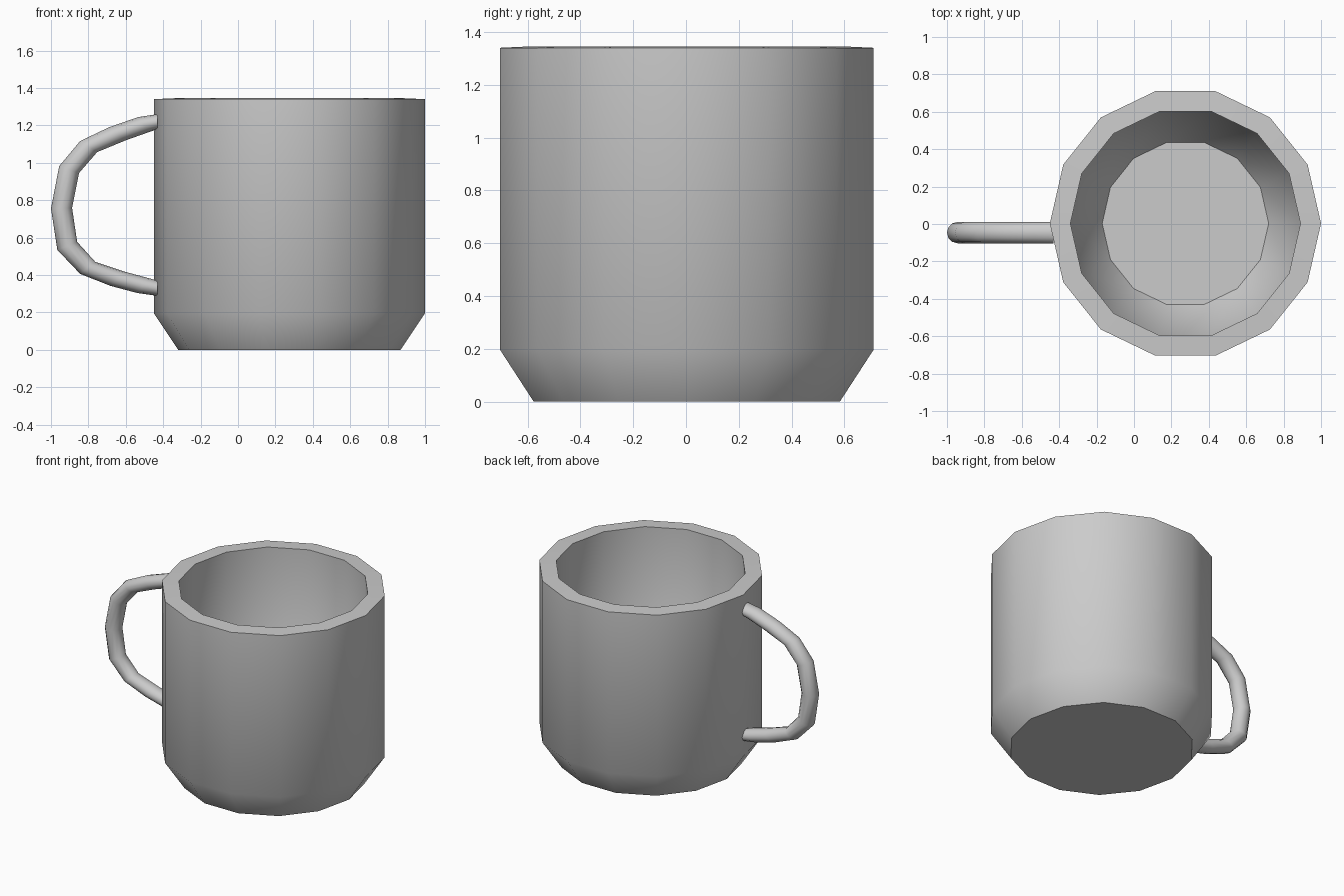
import bpy, math
from mathutils import Vector

if "Cube" in bpy.data.objects:
    bpy.data.objects.remove(bpy.data.objects["Cube"])

SIDES = 14
CENTRE = Vector((0.275, 0.003, 0.0))


def skin(name, rings, angle):
    """Join equal-length rings of points into a closed, capped surface."""
    n = len(rings[0])
    verts = [p for ring in rings for p in ring]
    faces = [(i * n + k, i * n + (k + 1) % n,
              (i + 1) * n + (k + 1) % n, (i + 1) * n + k)
             for i in range(len(rings) - 1) for k in range(n)]
    faces.append(tuple(reversed(range(n))))
    faces.append(tuple(range(len(verts) - n, len(verts))))
    mesh = bpy.data.meshes.new(name)
    mesh.from_pydata(verts, [], faces)
    obj = bpy.data.objects.new(name, mesh)
    bpy.context.collection.objects.link(obj)
    bpy.ops.object.select_all(action='DESELECT')
    obj.select_set(True)
    bpy.context.view_layer.objects.active = obj
    bpy.ops.object.mode_set(mode='EDIT')
    bpy.ops.mesh.select_all(action='SELECT')
    bpy.ops.mesh.normals_make_consistent(inside=False)
    bpy.ops.object.mode_set(mode='OBJECT')
    bpy.ops.object.shade_smooth_by_angle(angle=math.radians(angle))
    return obj


# Mug body: outer wall, rim, inner wall and floor as (radius, height)
profile = [(0.595, 0.0), (0.725, 0.195), (0.725, 1.34),
           (0.615, 1.345), (0.615, 0.38), (0.445, 0.13)]
turn = [math.tau * k / SIDES for k in range(SIDES)]
skin("mug_body", [[CENTRE + Vector((r * math.cos(a), r * math.sin(a), z))
                   for a in turn] for r, z in profile], 40)

# Handle: outer and inner edge of each cross-section as (x, z) pairs
sections = [((-0.43, 1.26), (-0.43, 1.18)), ((-0.534, 1.244), (-0.47, 1.166)),
            ((-0.689, 1.19), (-0.60, 1.12)), ((-0.844, 1.116), (-0.753, 1.057)),
            ((-0.956, 0.982), (-0.85, 0.945)), ((-1.0, 0.755), (-0.887, 0.758)),
            ((-0.966, 0.534), (-0.86, 0.577)), ((-0.844, 0.406), (-0.763, 0.47)),
            ((-0.683, 0.342), (-0.60, 0.416)), ((-0.54, 0.304), (-0.47, 0.381)),
            ((-0.43, 0.288), (-0.43, 0.368))]
rings = []
for outer, inner in sections:
    a, b = Vector((outer[0], -0.046, outer[1])), Vector((inner[0], -0.046, inner[1]))
    mid, half = (a + b) / 2, (a - b) / 2
    rings.append([mid + half * math.cos(math.tau * k / 12)
                  + Vector((0, 0.057 * math.sin(math.tau * k / 12), 0))
                  for k in range(12)])
skin("handle", rings, 50)
